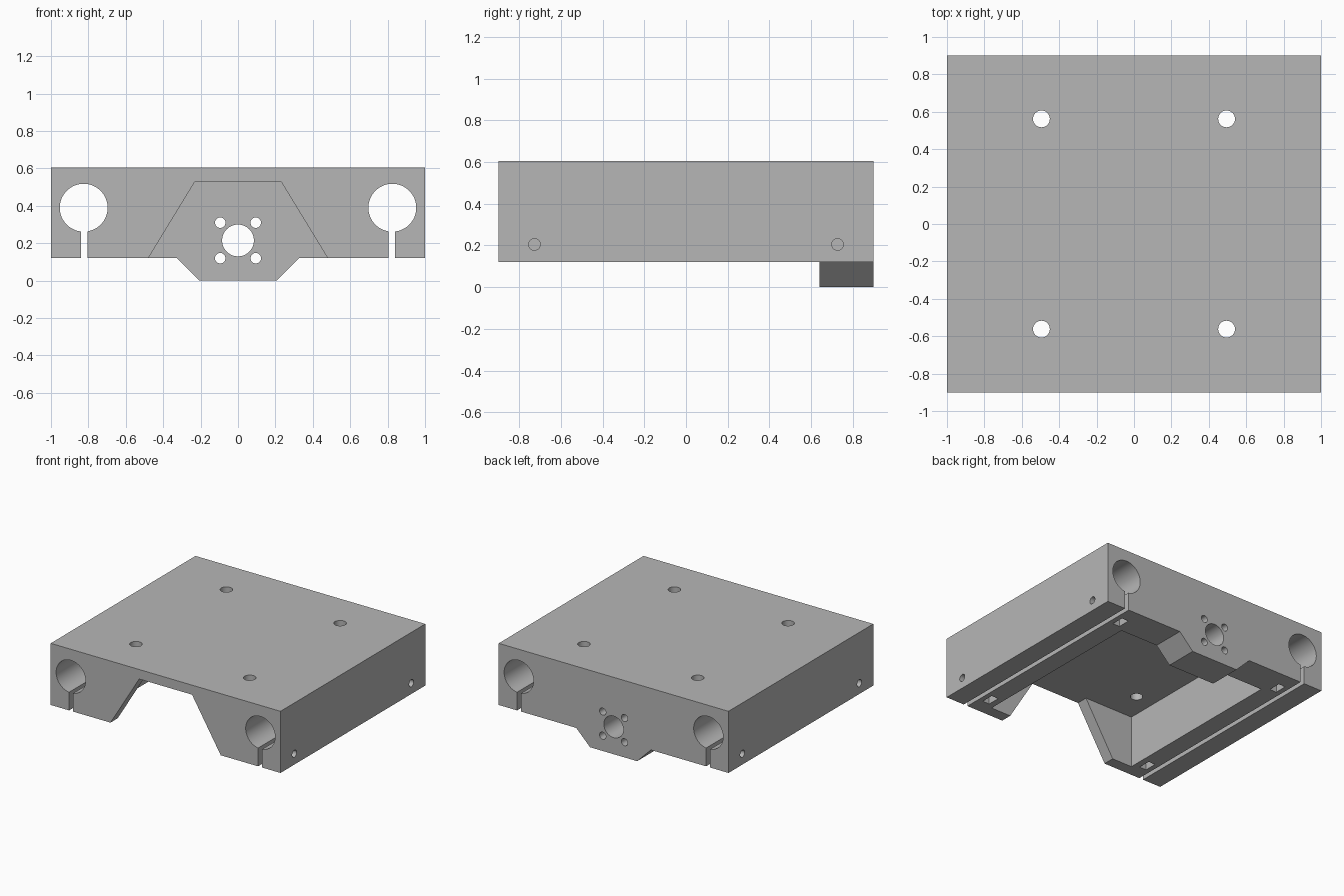
import bpy
import bmesh
from math import radians
from mathutils import Matrix, Vector

if "Cube" in bpy.data.objects:
    bpy.data.objects.remove(bpy.data.objects["Cube"], do_unlink=True)

grey = bpy.data.materials.new("machined grey")
grey.use_nodes = True
colour = (0.47, 0.47, 0.47, 1)
grey.diffuse_color = colour
grey.node_tree.nodes["Principled BSDF"].inputs["Base Color"].default_value = colour


def add_object(name, bm):
    bmesh.ops.recalc_face_normals(bm, faces=bm.faces[:])
    mesh = bpy.data.meshes.new(name)
    bm.to_mesh(mesh)
    bm.free()
    mesh.materials.append(grey)
    obj = bpy.data.objects.new(name, mesh)
    bpy.context.collection.objects.link(obj)
    return obj


def prism(name, half_profile, y0, y1):
    """Mirror an x/z half profile across x = 0 and extrude it along y."""
    outline = half_profile + [(-x, z) for x, z in reversed(half_profile)]
    bm = bmesh.new()
    face = bm.faces.new([bm.verts.new((x, y0, z)) for x, z in outline])
    result = bmesh.ops.extrude_face_region(bm, geom=[face])
    verts = [v for v in result["geom"] if isinstance(v, bmesh.types.BMVert)]
    bmesh.ops.translate(bm, verts=verts, vec=(0, y1 - y0, 0))
    return add_object(name, bm)


def box(name, low, high):
    low, high = Vector(low), Vector(high)
    bm = bmesh.new()
    bmesh.ops.create_cube(bm, size=1, matrix=Matrix.Translation((low + high) / 2)
                          @ Matrix.Diagonal((high - low).to_4d()))
    return add_object(name, bm)


def rod(name, start, end, radius, sides=32):
    start, end = Vector(start), Vector(end)
    axis = end - start
    turn = axis.to_track_quat("Z", "Y").to_matrix().to_4x4()
    bm = bmesh.new()
    bmesh.ops.create_cone(bm, cap_ends=True, segments=sides, radius1=radius,
                          radius2=radius, depth=axis.length,
                          matrix=Matrix.Translation((start + end) / 2) @ turn)
    return add_object(name, bm)


def cut(target, cutter):
    cutter.hide_render = True
    mod = target.modifiers.new("cut", "BOOLEAN")
    mod.operation = "DIFFERENCE"
    mod.solver = "EXACT"
    mod.object = cutter
    bpy.context.view_layer.objects.active = target
    bpy.ops.object.modifier_apply(modifier=mod.name)
    bpy.data.objects.remove(cutter, do_unlink=True)


# Carriage block, with the nut mount lobe below it
BOTTOM, TOP = 0.12, 0.605
carriage = prism("carriage_block", [(0.205, 0), (0.325, BOTTOM), (1, BOTTOM), (1, TOP)], -0.9, 0.9)

# Underside pocket and the tapered opening in the front wall
cut(carriage, box("pocket", (-0.655, -0.81, -0.1), (0.655, 0.64, 0.53)))
cut(carriage, prism("front_opening", [(0.48, -0.1), (0.48, BOTTOM), (0.23, 0.53)], -1, -0.75))

# Lead screw hole and its four bolt holes through the back wall
cut(carriage, rod("screw_hole", (0, 0.5, 0.215), (0, 1, 0.215), 0.085, 48))
for x in (-0.095, 0.095):
    for z in (0.12, 0.31):
        cut(carriage, rod("bolt_hole", (x, 0.5, z), (x, 1, z), 0.028, 24))

for side in (-1, 1):
    # Rail bores with clamping slots
    cut(carriage, rod("rail_bore", (side * 0.825, -1, 0.39), (side * 0.825, 1, 0.39), 0.128, 64))
    low, high = sorted((side * 0.805, side * 0.84))
    cut(carriage, box("clamp_slot", (low, -1, 0), (high, 1, 0.35)))
    for end in (-1, 1):
        # Clamp screw holes, nut recesses and top mounting holes
        y = end * 0.727
        cut(carriage, rod("clamp_screw_hole", (side * 0.73, y, 0.205), (side * 1.1, y, 0.205), 0.028, 24))
        low, high = sorted((side * 0.705, side * 0.765))
        cut(carriage, box("nut_recess", (low, y - 0.05, 0), (high, y + 0.05, 0.26)))
        x, y = side * 0.495, end * 0.562
        cut(carriage, rod("mounting_hole", (x, y, 0.4), (x, y, 0.7), 0.045))

# Smooth bores, crisp edges
bpy.ops.object.select_all(action="DESELECT")
carriage.select_set(True)
bpy.context.view_layer.objects.active = carriage
bpy.ops.object.shade_smooth_by_angle(angle=radians(30))
